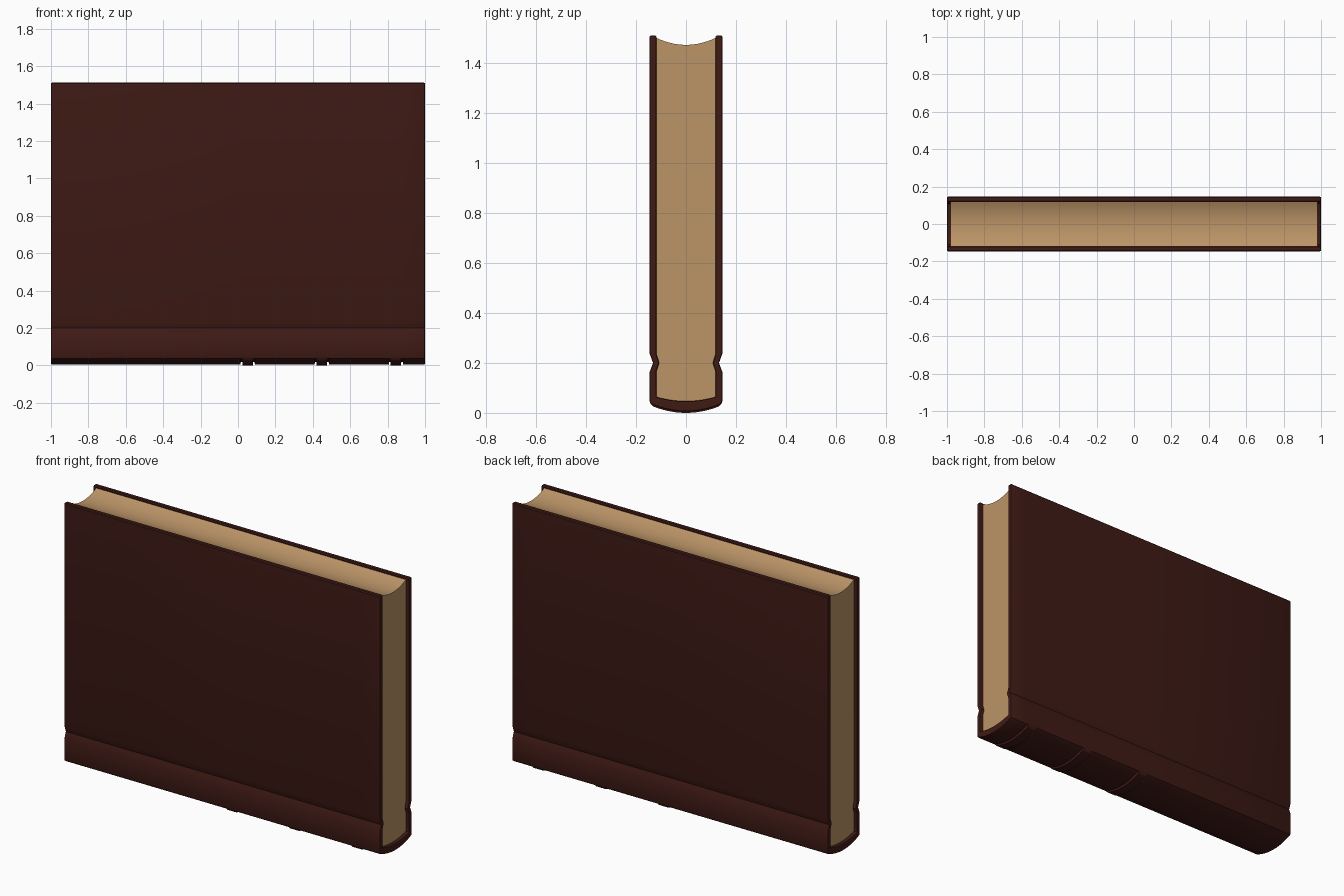
import bpy, bmesh, math
from mathutils import Vector

if "Cube" in bpy.data.objects:
    bpy.data.objects.remove(bpy.data.objects["Cube"])


def material(name, rgb):
    m = bpy.data.materials.new(name)
    m.diffuse_color = (*rgb, 1)
    m.use_nodes = True
    m.node_tree.nodes["Principled BSDF"].inputs["Base Color"].default_value = m.diffuse_color
    return m


def mirrored(half):
    """Right half of an open line, ending on the centre, joined to its mirror."""
    return half + [(-y, z) for y, z in reversed(half[:-1])]


def arc(half_width, z_edge, z_mid, n=10):
    """Shallow curve from +half_width to the centre."""
    return [(half_width * (1 - i / n), z_mid + (z_edge - z_mid) * (1 - i / n) ** 2)
            for i in range(n + 1)]


def inset(loop, e):
    out = []
    for i, p in enumerate(loop):
        a, b = Vector(loop[i - 1]), Vector(loop[(i + 1) % len(loop)])
        d1, d2 = (Vector(p) - a).normalized(), (b - Vector(p)).normalized()
        n = Vector((-(d1.y + d2.y), d1.x + d2.x)).normalized()
        out.append(tuple(Vector(p) - n * e))
    return out


def loft(name, sections, mat):
    """Skin a list of (x, loop) sections and cap both ends."""
    bm = bmesh.new()
    rings = [[bm.verts.new((x, y, z)) for y, z in loop] for x, loop in sections]
    for r, s in zip(rings, rings[1:]):
        for i in range(len(r)):
            j = (i + 1) % len(r)
            bm.faces.new((r[i], r[j], s[j], s[i]))
    bm.faces.new(rings[0])
    bm.faces.new(rings[-1])
    bmesh.ops.recalc_face_normals(bm, faces=bm.faces)
    me = bpy.data.meshes.new(name)
    bm.to_mesh(me)
    bm.free()
    ob = bpy.data.objects.new(name, me)
    bpy.context.collection.objects.link(ob)
    me.materials.append(mat)
    bpy.context.view_layer.objects.active = ob
    ob.select_set(True)
    bpy.ops.object.shade_smooth_by_angle(angle=math.radians(25))
    ob.select_set(False)
    return ob


leather = material("leather", (0.05, 0.0105, 0.0075))
paper = material("paper", (0.50, 0.30, 0.137))

# Hinge and spine lines of the cover
outer = mirrored([(0.141, 1.512), (0.146, 1.507), (0.146, 0.238), (0.132, 0.2),
                  (0.146, 0.163), (0.146, 0.047), (0.142, 0.037)] + arc(0.132, 0.031, 0.005))
inner = mirrored([(0.123, 1.512), (0.118, 1.507), (0.118, 0.235), (0.107, 0.2),
                  (0.118, 0.168)] + arc(0.118, 0.064, 0.047))
cover_loop = outer + inner[::-1]


def cover(e=0.0, rise=0.0):
    """Cover outline, shrunk by e, with the spine surface lifted by rise."""
    return inset([(y, z + rise if k < len(outer) and z < 0.032 else z)
                  for k, (y, z) in enumerate(cover_loop)], e)


# Cover: rounded ends, three low spine bands each between two thin grooves
sections = [(-1.0, cover(0.006)), (-0.998, cover(0.002)), (-0.993, cover())]
for c in (0.052, 0.448, 0.844):
    for side, (left, right) in ((-1, (0, -0.005)), (1, (-0.005, 0))):
        x = c + side * 0.033
        sections += [(x - 0.005, cover(0, left)), (x - 0.004, cover(0, 0.014)),
                     (x + 0.004, cover(0, 0.014)), (x + 0.005, cover(0, right))]
sections += [(0.993, cover()), (0.998, cover(0.002)), (1.0, cover(0.006))]
loft("cover", sections, leather)

# Page block: hollowed fore edge, sides following the cover hinge
page_top = mirrored(arc(0.119, 1.502, 1.474))
page_low = mirrored([(0.119, 0.235), (0.109, 0.2), (0.119, 0.168)] + arc(0.119, 0.062, 0.045))
page_loop = page_top[::-1] + page_low
loft("page_block", [(-0.98, page_loop), (0.98, page_loop)], paper)
